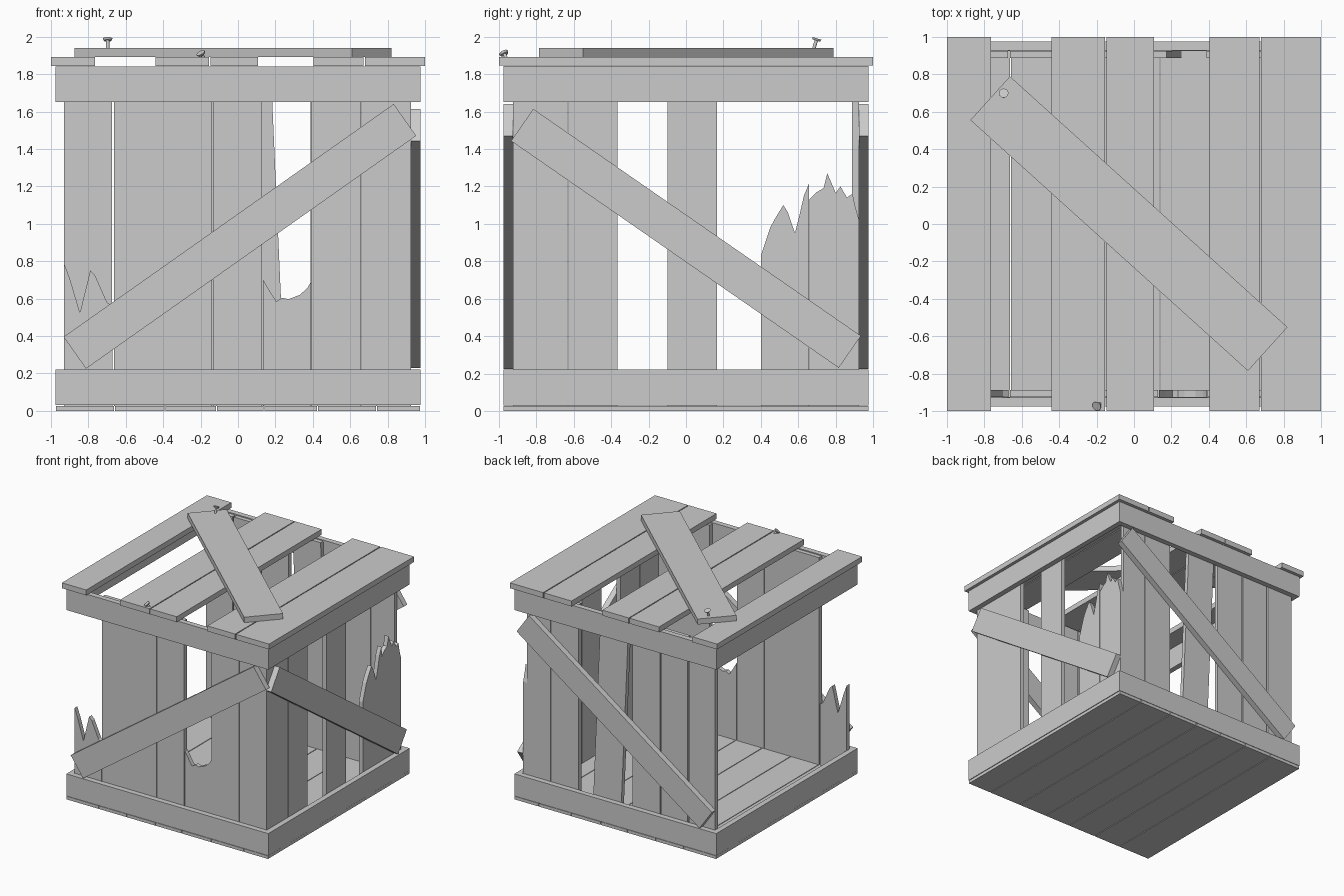
import bpy, bmesh
from math import radians
from mathutils import Matrix, Vector

if "Cube" in bpy.data.objects:
    bpy.data.objects.remove(bpy.data.objects["Cube"])


def slab(name, pts, place, lo, hi):
    """Extrude a flat outline between depths lo and hi; place maps (u, v, depth) to xyz."""
    bm = bmesh.new()
    a = [bm.verts.new(place(u, v, lo)) for u, v in pts]
    b = [bm.verts.new(place(u, v, hi)) for u, v in pts]
    bm.faces.new(a)
    bm.faces.new(b)
    n = len(pts)
    for i in range(n):
        bm.faces.new((a[i], a[(i + 1) % n], b[(i + 1) % n], b[i]))
    bmesh.ops.recalc_face_normals(bm, faces=bm.faces)
    me = bpy.data.meshes.new(name)
    bm.to_mesh(me)
    bm.free()
    ob = bpy.data.objects.new(name, me)
    bpy.context.collection.objects.link(ob)
    return ob


def rect(u0, u1, v0, v1):
    return [(u0, v0), (u1, v0), (u1, v1), (u0, v1)]


def turned(cu, cv, length, width, deg):
    r = Matrix.Rotation(radians(deg), 2)
    c = Vector((cu, cv))
    return [tuple(c + r @ Vector(p)) for p in
            rect(-length / 2, length / 2, -width / 2, width / 2)]


def stub(top):
    """Broken board: flat foot with a jagged top edge."""
    return [(top[0][0], Z0), (top[-1][0], Z0)] + top[::-1]


def front(u, v, d): return (u, -d, v)
def back(u, v, d): return (u, d, v)
def right(u, v, d): return (d, u, v)
def flat(u, v, d): return (u, v, d)


Z0, Z1 = 0.026, 1.835       # wall board ends
IN, OUT = 0.888, 0.925      # wall board depth
EDGE = 0.975                # outer face of bands and braces

# floor boards
seams = [-EDGE, -0.66, -0.39, -0.115, 0.14, 0.425, 0.74, EDGE]
for a, b in zip(seams, seams[1:]):
    slab("floor_board", rect(a + 0.003, b - 0.003, -EDGE, EDGE), flat, 0, 0.027)

# bands around the bottom and the top
for name, z0, z1 in (("bottom_band", 0.03, 0.222), ("top_band", 1.652, 1.842)):
    for s in (-1, 1):
        y = sorted((s * 0.928, s * EDGE))
        slab(name, rect(-EDGE, EDGE, *y), flat, z0, z1)
        slab(name, rect(*y, -0.928, 0.928), flat, z0, z1)

# whole upright wall boards
walls = (
    ("front_board", front, [(-0.663, -0.138), (-0.133, 0.128), (0.393, 0.658), (0.66, IN)]),
    ("back_board", back, [(-0.93, -0.675), (-0.663, -0.405), (-0.395, -0.132),
                          (0.388, 0.658), (0.662, IN)]),
    ("right_board", right, [(-OUT, -0.632), (-0.627, -0.365), (-0.1, 0.165)]),
)
for name, place, spans in walls:
    for a, b in spans:
        slab(name, rect(a, b, Z0, Z1), place, IN, OUT)

# loose back board leaning over
slab("leaning_back_board", [(-0.015, Z0), (0.255, Z0), (0.175, Z1), (-0.095, Z1)],
     back, IN, OUT)

# broken boards
slab("broken_front_board_left", stub([
    (-0.93, 0.79), (-0.9, 0.71), (-0.845, 0.525), (-0.79, 0.75), (-0.765, 0.725),
    (-0.7, 0.58), (-0.672, 0.56)]), front, IN, OUT)
slab("broken_front_board_middle", stub([
    (0.135, 0.7), (0.17, 0.64), (0.205, 0.585), (0.235, 0.605), (0.27, 0.597),
    (0.33, 0.62), (0.37, 0.655), (0.39, 0.69)]), front, IN, OUT)
slab("broken_right_board_inner", stub([
    (0.4, 0.83), (0.45, 0.98), (0.48, 1.035), (0.52, 1.1), (0.545, 1.06), (0.582, 0.95),
    (0.605, 1.04), (0.63, 1.15), (0.657, 1.215)]), right, IN, OUT)
slab("broken_right_board_outer", stub([
    (0.66, 1.13), (0.7, 1.17), (0.735, 1.19), (0.755, 1.27), (0.8, 1.165), (0.825, 1.2),
    (0.86, 1.14), (0.89, 1.16), (0.905, 1.09), (OUT, 1.02)]), right, IN, OUT)

# diagonal braces
slab("front_brace", turned(0.01, 0.933, 2.16, 0.208, 35.2), front, OUT, EDGE)
slab("back_brace", turned(0.01, 0.933, 2.16, 0.208, 35.2), back, OUT, EDGE)
slab("right_brace", turned(0.0, 0.922, 2.13, 0.208, -34.7), right, OUT, EDGE)

# lid boards and the brace nailed across them
for a, b in [(-1, -0.765), (-0.44, -0.155), (-0.147, 0.108), (0.405, 0.672), (0.68, 1)]:
    slab("lid_board", rect(a, b, -1, 1), flat, 1.845, 1.892)
slab("lid_brace", turned(-0.027, 0.002, 2.0, 0.315, -42.1), flat, 1.892, 1.94)


def nail(name, foot, tip):
    """Shaft from foot to tip with a thin round head."""
    foot, tip = Vector(foot), Vector(tip)
    axis = tip - foot
    rot = axis.to_track_quat('Z', 'Y').to_matrix().to_4x4()
    bm = bmesh.new()
    for r1, r2, h, c in ((0.009, 0.009, axis.length, (foot + tip) / 2),
                         (0.02, 0.026, 0.012, tip)):
        bmesh.ops.create_cone(bm, cap_ends=True, segments=12, radius1=r1, radius2=r2,
                              depth=h, matrix=Matrix.Translation(c) @ rot)
    me = bpy.data.meshes.new(name)
    bm.to_mesh(me)
    bm.free()
    bpy.context.collection.objects.link(bpy.data.objects.new(name, me))


# bent nails
nail("brace_nail", (-0.697, 0.675, 1.91), (-0.697, 0.698, 1.985))
nail("lid_nail", (-0.175, -0.955, 1.875), (-0.197, -0.972, 1.91))
